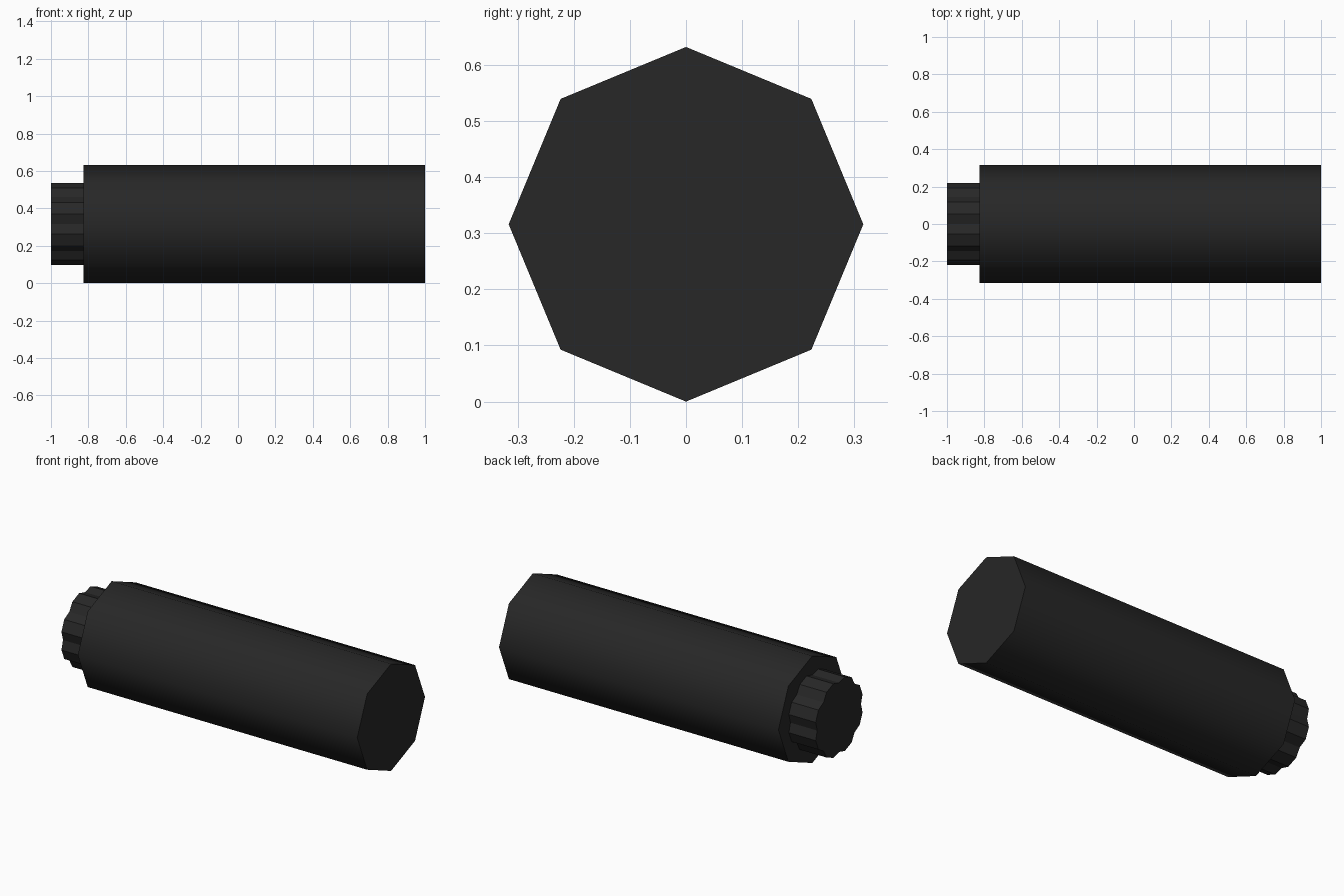
import bpy, bmesh, math

if "Cube" in bpy.data.objects:
    bpy.data.objects.remove(bpy.data.objects["Cube"])

CENTRE_Z = 0.316

black = bpy.data.materials.new("matte black")
black.diffuse_color = (0.02, 0.02, 0.02, 1)
black.use_nodes = True
black.node_tree.nodes["Principled BSDF"].inputs["Base Color"].default_value = black.diffuse_color


def prism(name, profile, x0, x1):
    """Extrude a polar (angle, radius) profile along x."""
    bm = bmesh.new()
    ring = [bm.verts.new((x0, r * math.cos(a), CENTRE_Z + r * math.sin(a)))
            for a, r in profile]
    face = bm.faces.new(ring)
    ext = bmesh.ops.extrude_face_region(bm, geom=[face], use_keep_orig=True)
    moved = [g for g in ext["geom"] if isinstance(g, bmesh.types.BMVert)]
    bmesh.ops.translate(bm, verts=moved, vec=(x1 - x0, 0, 0))
    bmesh.ops.recalc_face_normals(bm, faces=bm.faces)
    mesh = bpy.data.meshes.new(name)
    bm.to_mesh(mesh)
    bm.free()
    mesh.materials.append(black)
    obj = bpy.data.objects.new(name, mesh)
    bpy.context.collection.objects.link(obj)
    return obj


# Octagonal body, smooth around the sides with sharp ends
step = math.tau / 8
body = prism("body", [(i * step, 0.316) for i in range(8)], -0.825, 1.0)
bpy.context.view_layer.objects.active = body
body.select_set(True)
bpy.ops.object.shade_smooth_by_angle(angle=math.radians(50))

# Grip knob: eight flat ridges separated by shallow V notches
half_notch = math.radians(13.8)
knob_profile = []
for i in range(8):
    a = i * step
    knob_profile += [(a - half_notch, 0.225), (a, 0.204), (a + half_notch, 0.225)]
prism("knob", knob_profile, -1.0, -0.825)
